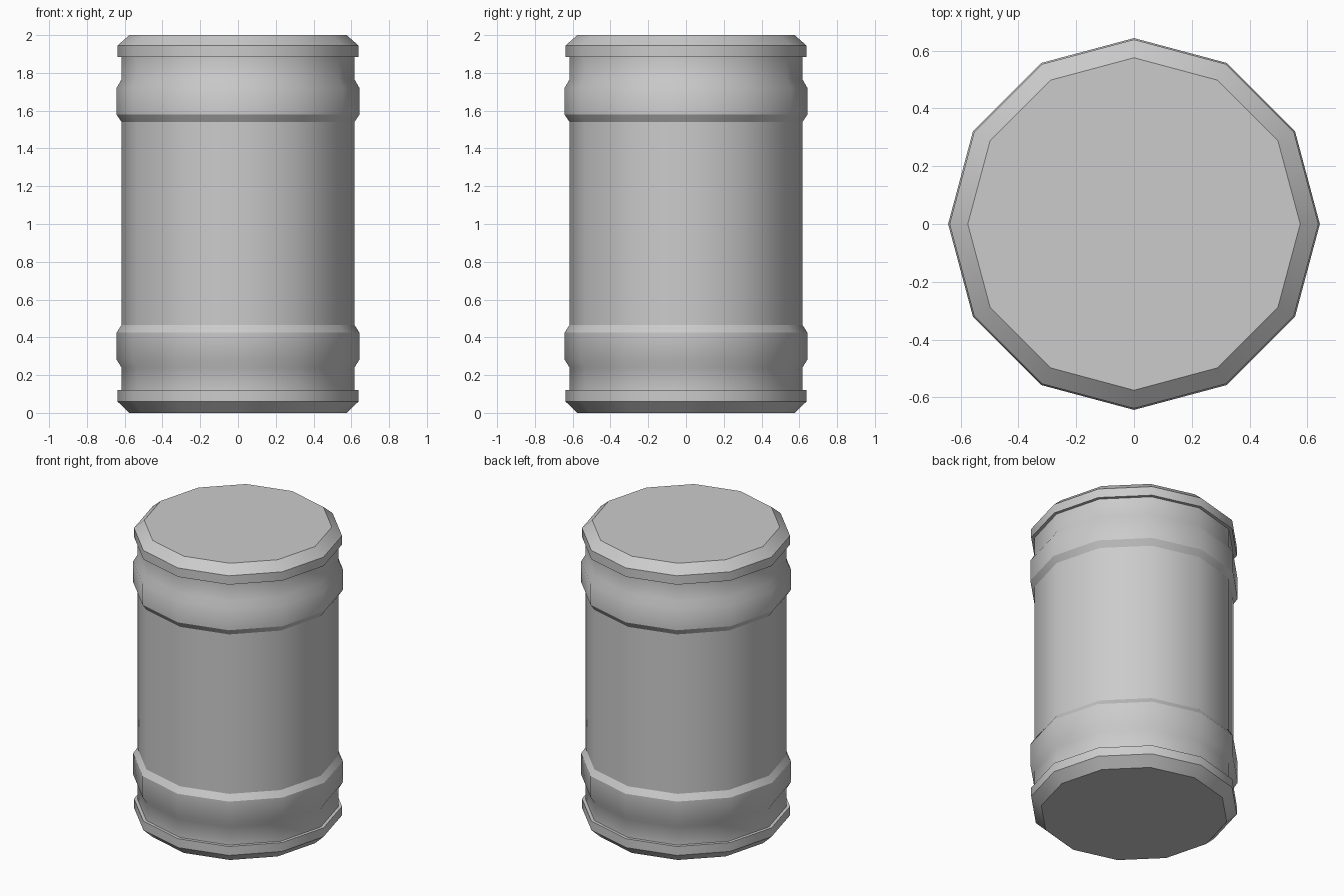
import bpy, bmesh, math

if "Cube" in bpy.data.objects:
    bpy.data.objects.remove(bpy.data.objects["Cube"])

SIDES = 12
BODY, BAND, RIM, CAP = 0.617, 0.643, 0.638, 0.575

# Barrel profile (radius, height) from bottom cap to top cap
profile = [
    (CAP, 0.0), (RIM, 0.06), (RIM, 0.12), (BODY, 0.12),              # bottom rim
    (BODY, 0.24), (BAND, 0.283), (BAND, 0.425), (BODY, 0.465),       # lower band
    (BODY, 1.54), (BAND, 1.58), (BAND, 1.72), (BODY, 1.765),         # upper band
    (BODY, 1.885), (RIM, 1.885), (RIM, 1.945), (CAP, 2.0),           # top rim
]


def lathe(name, points, sides):
    bm = bmesh.new()
    rings = []
    for r, z in points:
        rings.append([bm.verts.new((r * math.cos(2 * math.pi * i / sides),
                                    r * math.sin(2 * math.pi * i / sides), z))
                      for i in range(sides)])
    for low, high in zip(rings, rings[1:]):
        for i in range(sides):
            j = (i + 1) % sides
            bm.faces.new((low[i], low[j], high[j], high[i]))
    # Flat end caps
    bm.faces.new(rings[0][::-1])
    bm.faces.new(rings[-1])
    mesh = bpy.data.meshes.new(name)
    bm.to_mesh(mesh)
    bm.free()
    obj = bpy.data.objects.new(name, mesh)
    bpy.context.collection.objects.link(obj)
    return obj


barrel = lathe("barrel", profile, SIDES)

# Smooth around the sides, crisp at bands and rims
bpy.context.view_layer.objects.active = barrel
barrel.select_set(True)
bpy.ops.object.shade_smooth_by_angle(angle=math.radians(30.3))
